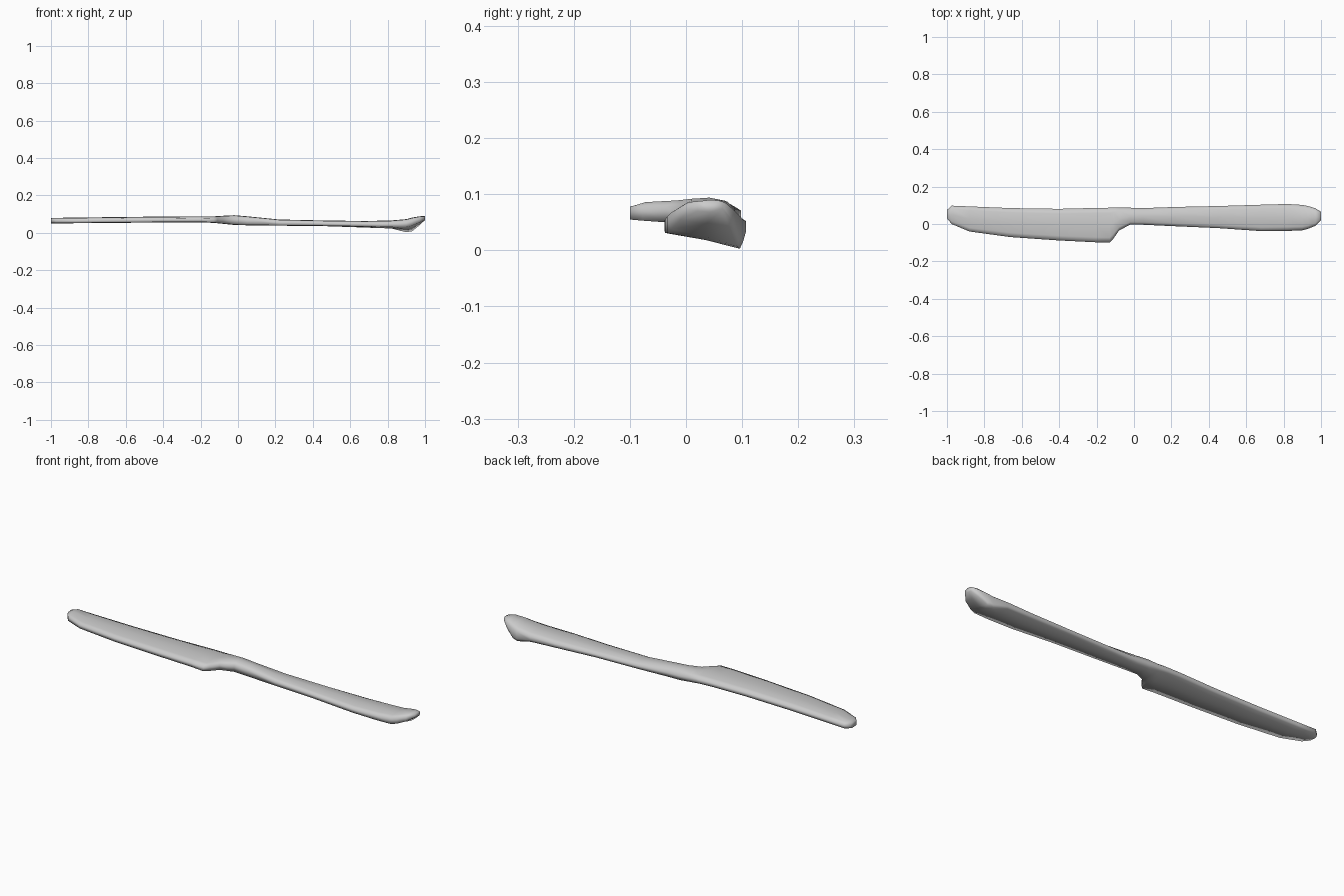
import bpy, bmesh

# Stations along the knife: x, front y, back y, bottom z, top z, drop of the back edge (top, bottom)
BLADE = [
    (-1.00, 0.03, 0.075, 0.050, 0.078, 0, 0),
    (-0.975, 0.00, 0.098, 0.050, 0.080, 0, 0),
    (-0.88, -0.040, 0.094, 0.051, 0.081, 0, 0),
    (-0.66, -0.070, 0.085, 0.053, 0.084, 0, 0),
    (-0.40, -0.088, 0.081, 0.055, 0.087, 0, 0),
    (-0.20, -0.098, 0.086, 0.056, 0.088, 0, 0),
    (-0.13, -0.100, 0.087, 0.053, 0.088, 0, 0),
    (-0.11, -0.078, 0.087, 0.051, 0.089, 0, 0),
    (-0.08, -0.035, 0.087, 0.048, 0.091, 0.004, 0),
]
HANDLE = [
    (-0.02, -0.003, 0.087, 0.042, 0.094, 0.012, 0),
    (0.05, -0.004, 0.085, 0.040, 0.088, 0.010, 0),
    (0.22, -0.012, 0.091, 0.038, 0.071, 0.004, 0),
    (0.45, -0.022, 0.096, 0.036, 0.066, 0.003, 0),
    (0.68, -0.038, 0.103, 0.032, 0.063, 0.003, 0.004),
    (0.82, -0.037, 0.107, 0.029, 0.066, 0.003, 0.006),
    (0.90, -0.034, 0.102, 0.029, 0.073, 0.006, 0.026),
    (0.93, -0.026, 0.096, 0.036, 0.081, 0.006, 0.028),
    (0.97, -0.010, 0.084, 0.052, 0.088, 0.004, 0.012),
    (1.00, 0.020, 0.065, 0.068, 0.090, 0.002, 0),
]


def section(bm, s):
    """Slightly domed slab section with softened edges."""
    x, f, b, lo, hi, dt, db = s
    w, c = b - f, 0.3 * (hi - lo)
    pts = [(f, lo + 0.002), (f + w * 0.5, lo - db * 0.4), (b - 0.006, lo - db),
           (b, lo - db + c), (b, hi - dt - c), (b - w * 0.15, hi - dt * 0.6),
           (f + w * 0.5, hi), (f + w * 0.15, hi - 0.002), (f, hi - c)]
    return [bm.verts.new((x, y, z)) for y, z in pts]


# Blade and handle lofted as one continuous body
bm = bmesh.new()
rings = [section(bm, s) for s in BLADE + HANDLE]
for a, b in zip(rings, rings[1:]):
    n = len(a)
    for i in range(n):
        j = (i + 1) % n
        bm.faces.new((a[i], a[j], b[j], b[i]))

# Rounded-off blade tip and handle end
bm.faces.new(rings[0])
bm.faces.new(rings[-1])
bmesh.ops.recalc_face_normals(bm, faces=bm.faces)
for face in bm.faces:
    face.smooth = True

mesh = bpy.data.meshes.new("table_knife")
bm.to_mesh(mesh)
bm.free()
knife = bpy.data.objects.new("table_knife", mesh)
bpy.context.collection.objects.link(knife)
